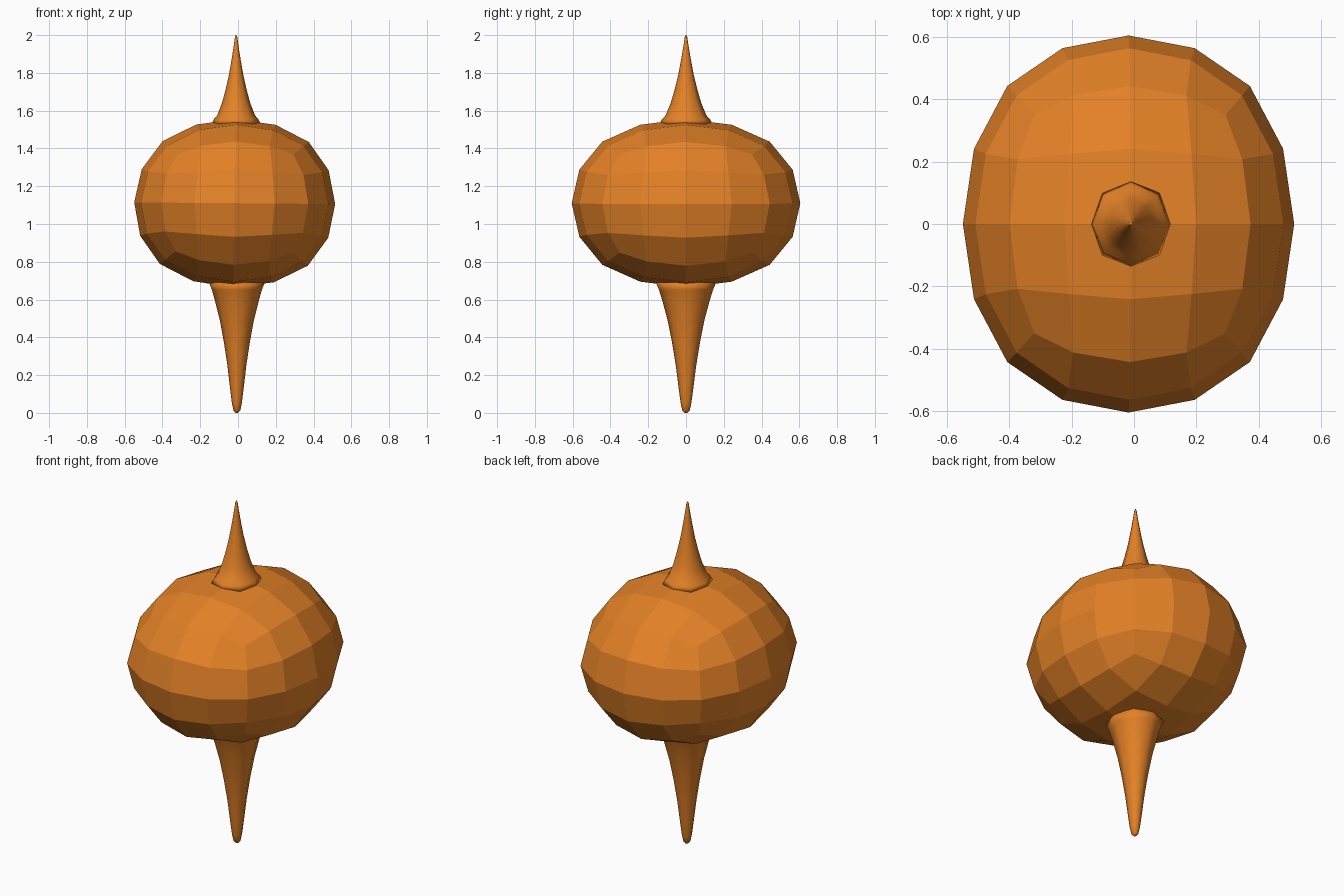
import bpy, bmesh, math

if "Cube" in bpy.data.objects:
    bpy.data.objects.remove(bpy.data.objects["Cube"])

orange = bpy.data.materials.new("orange")
orange.diffuse_color = (0.77, 0.22, 0.02, 1)
orange.use_nodes = True
orange.node_tree.nodes["Principled BSDF"].inputs["Base Color"].default_value = orange.diffuse_color


def add_object(name, bm):
    bmesh.ops.recalc_face_normals(bm, faces=bm.faces)
    mesh = bpy.data.meshes.new(name)
    bm.to_mesh(mesh)
    bm.free()
    mesh.materials.append(orange)
    obj = bpy.data.objects.new(name, mesh)
    bpy.context.collection.objects.link(obj)
    return obj


def spike(name, profile, cx, sides=8, stretch=1.08):
    """Smooth tapered spike: rings of (radius, z), slightly deeper than wide."""
    bm = bmesh.new()
    rings = []
    for r, z in profile:
        rings.append([bm.verts.new((cx + r * math.cos(math.tau * i / sides),
                                    r * stretch * math.sin(math.tau * i / sides), z))
                      for i in range(sides)])
    for a, b in zip(rings, rings[1:]):
        for i in range(sides):
            j = (i + 1) % sides
            bm.faces.new((a[i], a[j], b[j], b[i]))
    bm.faces.new(rings[0])
    bm.faces.new(rings[-1])
    for f in bm.faces:
        f.smooth = True
    return add_object(name, bm)


# Faceted body: a box rounded by two levels of subdivision, its underside leaning a little to -x
bm = bmesh.new()
bmesh.ops.create_cube(bm, size=2)
for v in bm.verts:
    low_left = v.co.z < 0 and v.co.x < 0
    v.co.x = v.co.x * 0.598 - 0.01 - (0.03 if low_left else 0)
    v.co.y *= 0.689
    v.co.z = 1.105 + v.co.z * 0.512 + (0.02 if low_left else 0)
body = add_object("body", bm)
rounding = body.modifiers.new("rounding", 'SUBSURF')
rounding.levels = rounding.render_levels = 2
rounding.use_limit_surface = False

# Upper spike, flaring where it meets the body
spike("top_spike", [(0.13, 1.53), (0.118, 1.555), (0.10, 1.575), (0.075, 1.64), (0.056, 1.71),
                    (0.038, 1.79), (0.024, 1.87), (0.013, 1.94), (0.006, 1.99), (0.002, 2.0)], -0.01)

# Lower spike, with a blunt tip
spike("bottom_spike", [(0.006, 0.0), (0.018, 0.012), (0.026, 0.05), (0.036, 0.13), (0.05, 0.25),
                       (0.068, 0.37), (0.09, 0.49), (0.115, 0.59), (0.132, 0.65), (0.148, 0.69)], -0.006)
